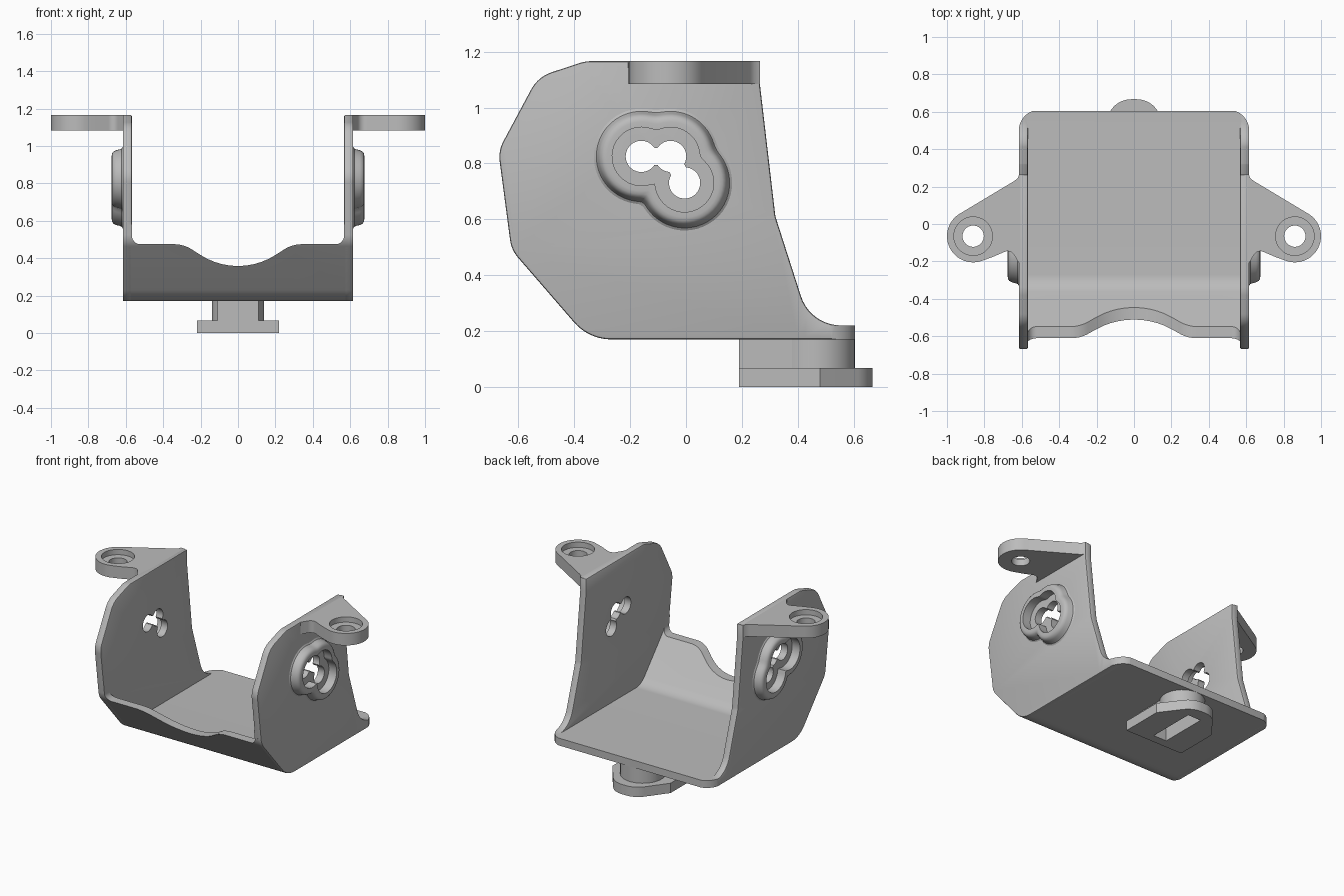
import bpy, bmesh, math
from mathutils import Vector, Matrix

if "Cube" in bpy.data.objects:
    bpy.data.objects.remove(bpy.data.objects["Cube"], do_unlink=True)

grey = bpy.data.materials.new("grey_metal")
grey.use_nodes = True
grey.diffuse_color = (0.5, 0.5, 0.5, 1)
grey.node_tree.nodes["Principled BSDF"].inputs["Base Color"].default_value = (0.5, 0.5, 0.5, 1)


def arc(cx, cy, r, a0, a1, n=24):
    angles = [math.radians(a0 + (a1 - a0) * i / n) for i in range(n + 1)]
    return [(cx + r * math.cos(a), cy + r * math.sin(a)) for a in angles]


def rounded(corners, steps=10):
    """Closed outline from (u, v) or (u, v, fillet radius) corners."""
    out = []
    for i, c in enumerate(corners):
        p = Vector(c[:2])
        if len(c) == 2:
            out.append(tuple(p))
            continue
        a = (Vector(corners[i - 1][:2]) - p).normalized()
        b = (Vector(corners[(i + 1) % len(corners)][:2]) - p).normalized()
        half = a.angle(b) / 2
        centre = p + (a + b).normalized() * (c[2] / math.sin(half))
        start = p + a * (c[2] / math.tan(half)) - centre
        end = p + b * (c[2] / math.tan(half)) - centre
        turn = start.angle_signed(end)
        for k in range(steps + 1):
            t = -turn * k / steps
            out.append((centre.x + start.x * math.cos(t) - start.y * math.sin(t),
                        centre.y + start.x * math.sin(t) + start.y * math.cos(t)))
    return out


def make(name, bm):
    bmesh.ops.recalc_face_normals(bm, faces=bm.faces)
    mesh = bpy.data.meshes.new(name)
    bm.to_mesh(mesh)
    bm.free()
    mesh.materials.append(grey)
    obj = bpy.data.objects.new(name, mesh)
    bpy.context.collection.objects.link(obj)
    return obj


def place(axis, u, v, w):
    return {"x": (w, u, v), "y": (u, w, v), "z": (u, v, w)}[axis]


def prism(name, outline, axis, lo, hi):
    bm = bmesh.new()
    rings = [[bm.verts.new(place(axis, u, v, w)) for u, v in outline] for w in (lo, hi)]
    n = len(outline)
    for i in range(n):
        j = (i + 1) % n
        bm.faces.new((rings[0][i], rings[0][j], rings[1][j], rings[1][i]))
    bm.faces.new(rings[0])
    bm.faces.new(rings[1])
    return make(name, bm)


def apply(obj, mod):
    bpy.context.view_layer.objects.active = obj
    bpy.ops.object.modifier_apply(modifier=mod.name)


def boolean(obj, cutter, op="DIFFERENCE"):
    mod = obj.modifiers.new("cut", "BOOLEAN")
    mod.object, mod.operation, mod.solver = cutter, op, "EXACT"
    apply(obj, mod)
    bpy.data.objects.remove(cutter, do_unlink=True)


def plan_cutter():
    """Plan shape with the rounded rear corners."""
    return prism("plan_cutter", rounded([(-0.63, -1), (0.63, -1), (0.63, 0.3), (0.616, 0.4),
                 (0.616, 0.61, 0.11), (-0.616, 0.61, 0.11), (-0.616, 0.4), (-0.63, 0.3)]),
                 "z", -0.5, 2)


# Side wall with rounded front and swept rear edge
wall = prism("left_wall", rounded([
    (0.605, 0.17), (-0.348, 0.17, 0.176), (-0.625, 0.49, 0.12), (-0.672, 0.845, 0.12),
    (-0.53, 1.11, 0.13), (-0.36, 1.166, 0.15), (0.265, 1.166), (0.265, 1.08),
    (0.32, 0.61, 0.1), (0.445, 0.22, 0.15), (0.605, 0.22)]), "x", 0.567, 0.616)
bev = wall.modifiers.new("soft_edges", "BEVEL")
bev.width, bev.segments, bev.limit_method, bev.angle_limit = 0.008, 2, "ANGLE", math.radians(60)
apply(wall, bev)
boolean(wall, plan_cutter(), "INTERSECT")

# Three linked adjustment holes through the wall
holes = [Vector((-0.16, 0.825)), Vector((-0.055, 0.825)), Vector((-0.005, 0.73))]
for h in holes:
    boolean(wall, prism("hole_cutter", arc(h.x, h.y, 0.056, 0, 348, 29), "x", 0.4, 0.8))
for a, b in zip(holes, holes[1:]):
    side = (b - a).orthogonal().normalized() * 0.03
    boolean(wall, prism("slot_cutter", [tuple(p) for p in (a + side, b + side, b - side, a - side)],
                        "x", 0.4, 0.8))

# Raised rim that follows the holes
hub = Vector((-0.065, 0.795))


def rim_point(angle, r):
    d = Vector((math.cos(angle), math.sin(angle)))
    reach = []
    for h in holes:
        o = h - hub
        along = o.dot(d)
        reach.append(along + math.sqrt(max(0, r * r - o.length_squared + along * along)))
    k, top = 0.006, max(reach)
    return hub + d * (top + k * math.log(sum(math.exp((q - top) / k) for q in reach)) - k * 0.3)


section = [(0.172, 0.6), (0.172, 0.616), (0.163, 0.622), (0.158, 0.635), (0.154, 0.652),
           (0.147, 0.666), (0.137, 0.673), (0.125, 0.675), (0.106, 0.675), (0.106, 0.6)]
bm = bmesh.new()
count = 72
loops = []
for r, x in section:
    pts = [rim_point(math.tau * i / count, r) for i in range(count)]
    loops.append([bm.verts.new((x, p.x, p.y)) for p in pts])
for s, ring in enumerate(loops):
    nxt = loops[(s + 1) % len(loops)]
    for i in range(count):
        j = (i + 1) % count
        bm.faces.new((ring[i], ring[j], nxt[j], nxt[i]))
rim = make("left_hole_rim", bm)

# Mounting ear with counterbored hole
ear_x, ear_y = 0.86, -0.065
ear_front = rounded([(0.76, -0.178), (0.66, -0.135, 0.04), (0.614, -0.21), (0.59, -0.21)])
ear_front = [p for p in ear_front]
ear = prism("left_ear", [(0.59, 0.264), (0.614, 0.264), (0.622, 0.245), (0.64, 0.23)]
            + arc(ear_x, ear_y, 0.14, 59, -113) + ear_front, "z", 1.084, 1.166)
boolean(ear, prism("bore_cutter", arc(ear_x, ear_y, 0.103, 0, 350, 35), "z", 1.13, 1.3))
boolean(ear, prism("bolt_cutter", arc(ear_x, ear_y, 0.057, 0, 348, 29), "z", 1, 1.3))

# Mirror the side parts
for part in (wall, rim, ear):
    bm = bmesh.new()
    bm.from_mesh(part.data)
    bmesh.ops.transform(bm, matrix=Matrix.Scale(-1, 4, (1, 0, 0)), verts=bm.verts)
    make(part.name.replace("left", "right"), bm)

# Floor that bends up into the sloped front lip
floor = prism("floor", rounded([
    (0.605, 0.17), (-0.348, 0.17, 0.176), (-0.625, 0.49, 0.12), (-0.637, 0.58),
    (-0.587, 0.58), (-0.576, 0.506, 0.07), (-0.325, 0.22, 0.126), (0.605, 0.22)]),
    "x", -0.59, 0.59)
boolean(floor, prism("lip_cutter", rounded([
    (-0.567, 1), (-0.567, 0.475, 0.045), (-0.29, 0.475, 0.18), (0, 0.288, 0.37),
    (0.29, 0.475, 0.18), (0.567, 0.475, 0.045), (0.567, 1)]), "y", -1, 0))
boolean(floor, plan_cutter(), "INTERSECT")

# Locking foot under the rear: neck, plate and slot
neck = prism("foot_neck", [(-0.11, 0.19), (0.11, 0.19)] + arc(0, 0.465, 0.14, -38, 218),
             "z", 0.06, 0.18)
plate = prism("foot_plate", rounded([
    (-0.22, 0.19), (0.22, 0.19), (0.22, 0.48), (0.08, 0.667, 0.13),
    (-0.08, 0.667, 0.13), (-0.22, 0.48)]), "z", 0, 0.067)
for part in (neck, plate):
    boolean(part, prism("slot_cutter", [(-0.05, 0.25), (0.05, 0.25), (0.05, 0.58), (-0.05, 0.58)],
                        "z", -0.1, 0.1))

# Smooth curved faces, keep edges crisp
bpy.ops.object.select_all(action="DESELECT")
for obj in bpy.context.collection.objects:
    if obj.type == "MESH" and grey.name in obj.data.materials:
        obj.select_set(True)
        bpy.context.view_layer.objects.active = obj
bpy.ops.object.shade_smooth_by_angle(angle=math.radians(30))
